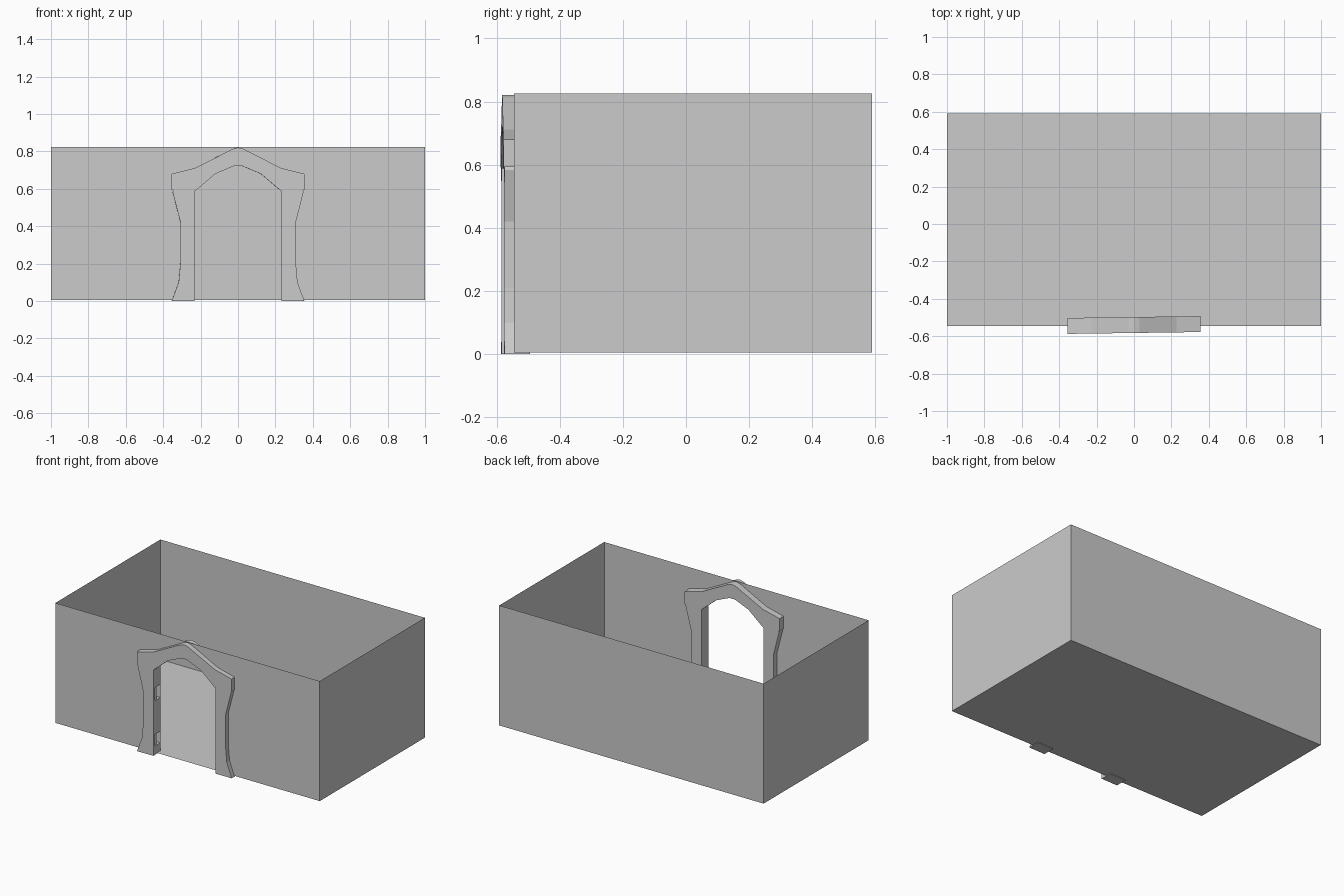
import bpy, bmesh, math

if "Cube" in bpy.data.objects:
    bpy.data.objects.remove(bpy.data.objects["Cube"])

X, Y0, Y1, Z0, Z1 = 1.0, -0.545, 0.59, 0.005, 0.825


def make(name, bm):
    bmesh.ops.recalc_face_normals(bm, faces=bm.faces)
    me = bpy.data.meshes.new(name)
    bm.to_mesh(me)
    bm.free()
    ob = bpy.data.objects.new(name, me)
    bpy.context.collection.objects.link(ob)
    return ob


def prism(name, outline, y0, y1):
    """Extrude an x-z outline from y0 to y1."""
    bm = bmesh.new()
    f = bm.faces.new([bm.verts.new((x, y0, z)) for x, z in outline])
    r = bmesh.ops.extrude_face_region(bm, geom=[f])
    for v in r["geom"]:
        if isinstance(v, bmesh.types.BMVert):
            v.co.y = y1
    return make(name, bm)


def mirrored(half):
    return half + [(-x, z) for x, z in reversed(half) if x != 0]


# room shell: thin floor and walls, open top, doorway in the front wall
doorway = mirrored([(-0.235, Z0), (-0.235, 0.59), (-0.125, 0.685), (-0.02, 0.73)])
bm = bmesh.new()


def sheet(pts):
    bm.faces.new([bm.verts.new(p) for p in pts])


sheet([(-X, Y0, Z0), (-X, Y1, Z0), (X, Y1, Z0), (X, Y0, Z0)])
sheet([(X, Y1, Z0), (-X, Y1, Z0), (-X, Y1, Z1), (X, Y1, Z1)])
for s in (-X, X):
    sheet([(s, Y0, Z0), (s, Y1, Z0), (s, Y1, Z1), (s, Y0, Z1)])
sheet([(x, Y0, z) for x, z in
       [(-X, Z0)] + doorway + [(X, Z0), (X, Z1), (-X, Z1)]])
bmesh.ops.remove_doubles(bm, verts=bm.verts, dist=0.0001)
room = make("room_shell", bm)

# door frame, modelled around its own centre, then turned slightly
D = 0.0425
post = [(-0.355, 0.0), (-0.318, 0.1), (-0.308, 0.21), (-0.308, 0.42),
        (-0.35, 0.583), (-0.345, 0.6), (-0.232, 0.6), (-0.232, 0.0)]
left_post = prism("left_door_post", post, -D + 0.002, D - 0.002)
right_post = prism("right_door_post", [(-x, z) for x, z in post], -D + 0.002, D - 0.002)

top_edge = mirrored([(-0.355, 0.593), (-0.355, 0.68), (-0.228, 0.712), (-0.03, 0.813), (0, 0.821)])
under = mirrored([(-0.23, 0.588), (-0.122, 0.68), (-0.02, 0.723)])
lintel = prism("door_lintel", top_edge + under[::-1], -D, D)

# hinge recesses in the left post
for z0, z1 in ((0.06, 0.14), (0.37, 0.46)):
    cut = prism("hinge_cutter", [(-0.26, z0), (-0.2, z0), (-0.2, z1), (-0.26, z1)], -0.02, 0.036)
    mod = left_post.modifiers.new("recess", "BOOLEAN")
    mod.object = cut
    mod.solver = "EXACT"
    cut.hide_render = True
    cut.hide_set(True)
    cut.location = (0, -0.54, 0)
    cut.rotation_euler.z = math.radians(0.8)

for ob in (left_post, right_post, lintel):
    ob.location = (0, -0.54, 0)
    ob.rotation_euler.z = math.radians(0.8)
